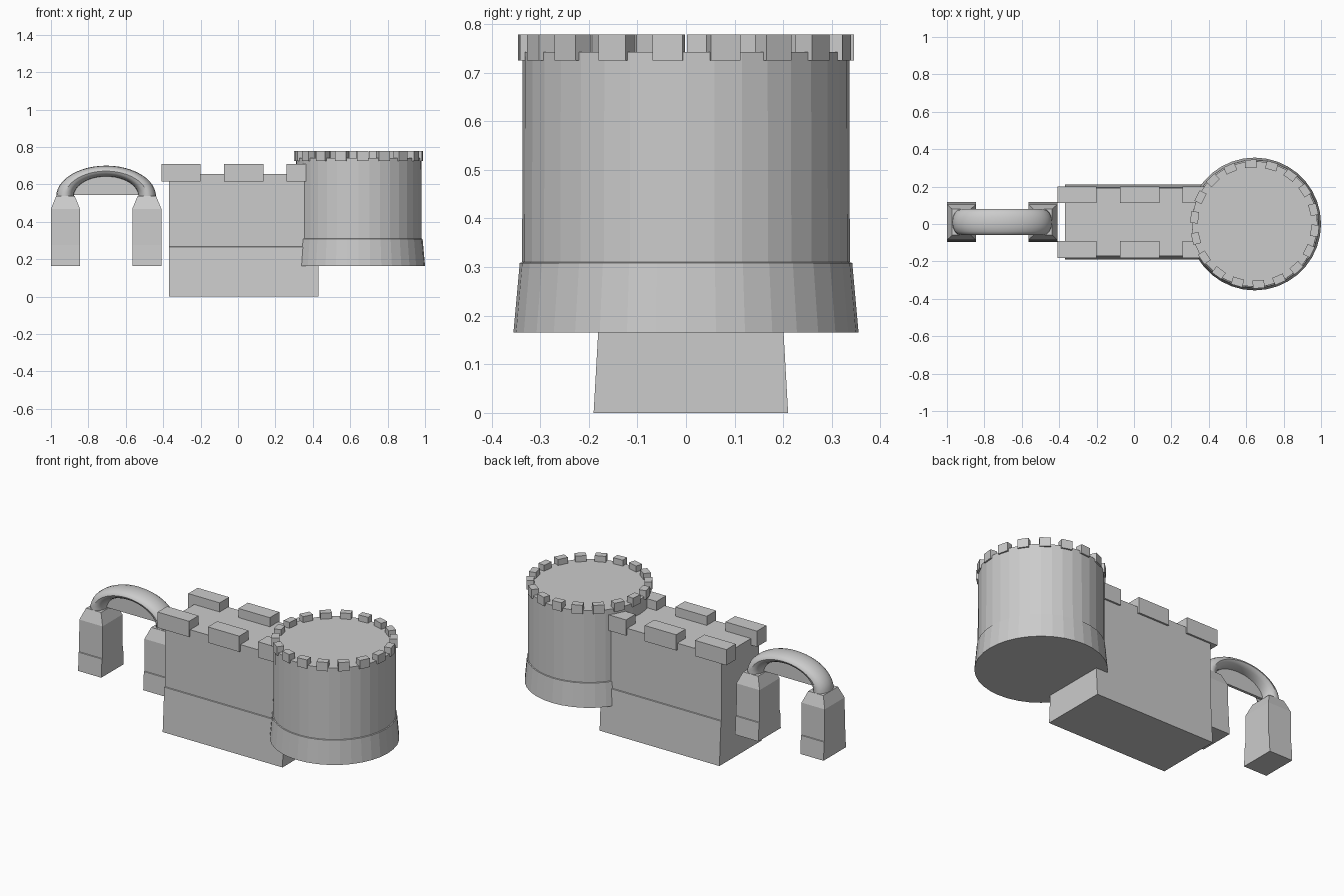
import bpy, bmesh, math

if "Cube" in bpy.data.objects:
    bpy.data.objects.remove(bpy.data.objects["Cube"])

CY = 0.01  # wall and gate centre line


def make(name, bm):
    bmesh.ops.recalc_face_normals(bm, faces=bm.faces)
    me = bpy.data.meshes.new(name)
    bm.to_mesh(me)
    bm.free()
    ob = bpy.data.objects.new(name, me)
    bpy.context.collection.objects.link(ob)
    return ob


def skin(bm, rings, closed=False):
    rows = [[bm.verts.new(p) for p in r] for r in rings]
    n = len(rows[0])
    for a, b in zip(rows, rows[1:]):
        for i in range(n):
            bm.faces.new((a[i], a[(i + 1) % n], b[(i + 1) % n], b[i]))
    bm.faces.new(rows[0])
    bm.faces.new(rows[-1])


def rect(cx, cy, hx, hy, z):
    return [(cx - hx, cy - hy, z), (cx + hx, cy - hy, z),
            (cx + hx, cy + hy, z), (cx - hx, cy + hy, z)]


def smooth(ob, angle):
    bpy.ops.object.select_all(action='DESELECT')
    ob.select_set(True)
    bpy.context.view_layer.objects.active = ob
    bpy.ops.object.shade_smooth_by_angle(angle=math.radians(angle))


# Wall: battered base, small ledge, straight upper part
bm = bmesh.new()
skin(bm, [rect(0.03, CY, 0.40, hy, z) for hy, z in
          [(0.20, 0), (0.185, 0.265), (0.18, 0.267), (0.18, 0.655)]])
make("wall", bm)

# Wall battlements, overhanging on both long sides
bm = bmesh.new()
for x in (-0.305, 0.03, 0.365):
    for side in (-1, 1):
        skin(bm, [rect(x, CY + side * 0.146, 0.105, 0.045, z) for z in (0.615, 0.71)])
make("wall_battlements", bm)

# Round tower with flared foot
TX, N = 0.645, 36
bm = bmesh.new()
skin(bm, [[(TX + r * math.cos(2 * math.pi * i / N), r * math.sin(2 * math.pi * i / N), z)
           for i in range(N)]
          for r, z in [(0.355, 0.165), (0.342, 0.308), (0.337, 0.31), (0.336, 0.742)]])
smooth(make("tower", bm), 5)

# Tower battlements
bm = bmesh.new()
for k in range(18):
    a = math.radians(-6.3 + 20 * k)
    c, s = math.cos(a), math.sin(a)
    skin(bm, [[(TX + x * c - y * s, x * s + y * c, pz)
               for x, y, pz in rect(0.323, 0, 0.021, 0.031, z)] for z in (0.725, 0.778)])
make("tower_battlements", bm)

# Gate pillars with ledge and chamfered caps
GX = -0.705
for name, x in (("gate_pillar_left", GX - 0.2175), ("gate_pillar_right", GX + 0.2175)):
    bm = bmesh.new()
    skin(bm, [rect(x, CY, hx, hy, z) for hx, hy, z in
              [(0.0775, 0.107, 0.165), (0.0775, 0.101, 0.275), (0.0775, 0.097, 0.277),
               (0.0775, 0.095, 0.47), (0.05, 0.07, 0.537)]])
    make(name, bm)

# Gate arch: flattened half ring
bm = bmesh.new()
rings = []
for i in range(25):
    t = math.pi * i / 24
    ring = []
    for j in range(16):
        p = 2 * math.pi * j / 16
        r = 0.220 + 0.047 * math.cos(p)
        ring.append((GX + r * math.cos(t), CY + 0.07 * math.sin(p),
                     0.535 + 0.62 * r * math.sin(t)))
    rings.append(ring)
skin(bm, rings)
smooth(make("gate_arch", bm), 35)

# Thin panel filling the arch
bm = bmesh.new()
skin(bm, [[(GX + 0.20 * math.cos(math.pi * i / 24), y, 0.543 + 0.115 * math.sin(math.pi * i / 24))
           for i in range(25)] for y in (CY - 0.008, CY + 0.008)])
make("arch_panel", bm)
